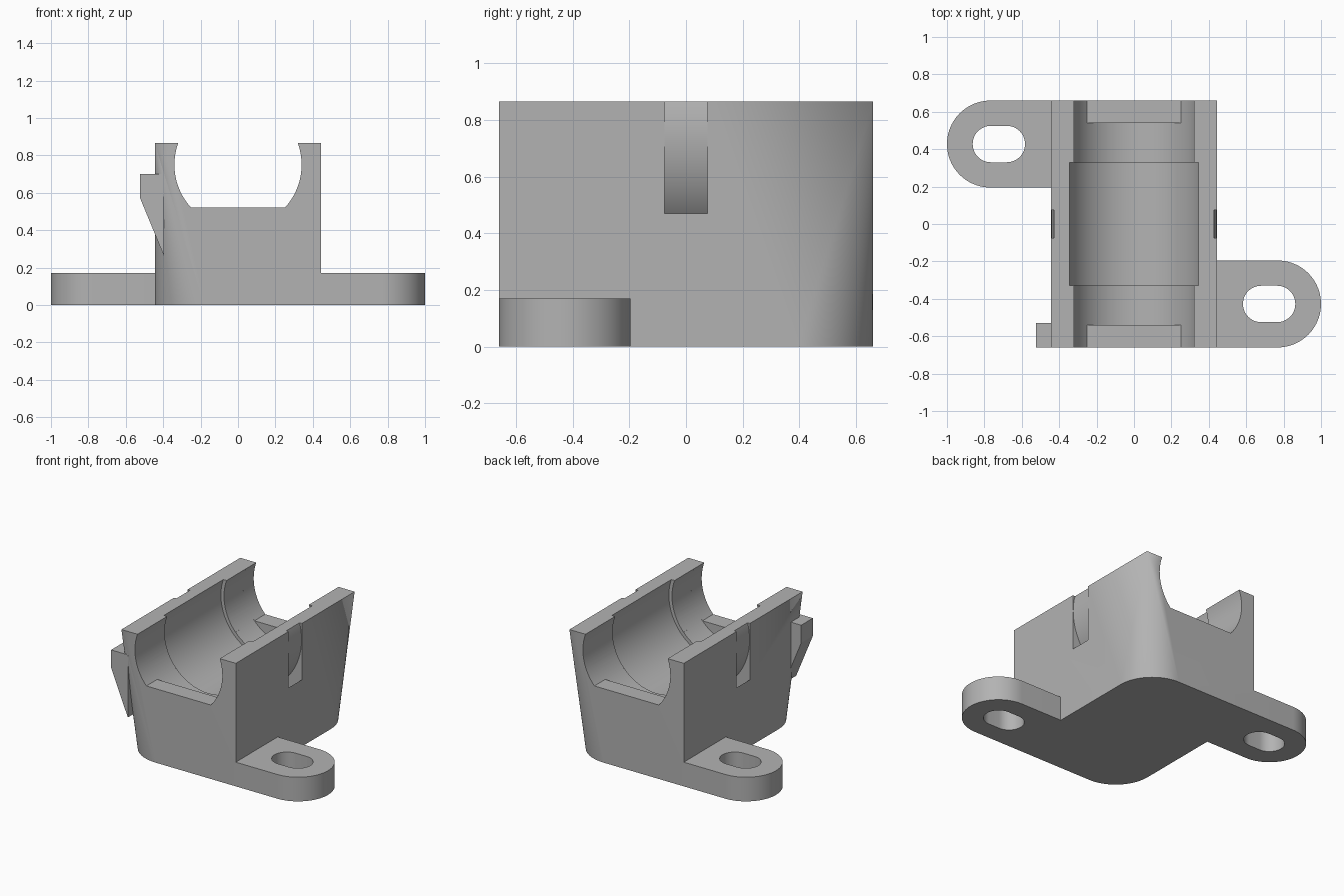
import bpy, bmesh
from math import pi, sin, cos, asin, radians
from mathutils import Vector

if "Cube" in bpy.data.objects:
    bpy.data.objects.remove(bpy.data.objects["Cube"], do_unlink=True)

W, D, H = 0.445, 0.66, 0.865      # body half width, half depth, height
AXIS_Z, BORE_R = 0.75, 0.34       # cradle bore

grey = bpy.data.materials.new("plain grey")
grey.use_nodes = True
colour = (0.45, 0.45, 0.45, 1)
grey.diffuse_color = colour
grey.node_tree.nodes["Principled BSDF"].inputs["Base Color"].default_value = colour


def finish(name, bm):
    bmesh.ops.recalc_face_normals(bm, faces=bm.faces)
    mesh = bpy.data.meshes.new(name)
    bm.to_mesh(mesh)
    bm.free()
    mesh.materials.append(grey)
    ob = bpy.data.objects.new(name, mesh)
    bpy.context.collection.objects.link(ob)
    return ob


def prism(name, outline, axis, lo, hi):
    """Extrude a 2D outline along y (outline is x, z) or z (outline is x, y)."""
    bm = bmesh.new()
    place = (lambda a, b: (a, lo, b)) if axis == "y" else (lambda a, b: (a, b, lo))
    face = bm.faces.new([bm.verts.new(place(a, b)) for a, b in outline])
    ext = bmesh.ops.extrude_face_region(bm, geom=[face])
    move = Vector((0, hi - lo, 0)) if axis == "y" else Vector((0, 0, hi - lo))
    bmesh.ops.translate(bm, vec=move,
                        verts=[v for v in ext["geom"] if isinstance(v, bmesh.types.BMVert)])
    return finish(name, bm)


def arc(cx, cy, r, start, end, n):
    return [(cx + r * cos(start + (end - start) * i / n),
             cy + r * sin(start + (end - start) * i / n)) for i in range(n + 1)]


def combine(target, tool, operation):
    tool.hide_render = True
    mod = target.modifiers.new(tool.name, "BOOLEAN")
    mod.operation, mod.solver, mod.object = operation, "EXACT", tool
    bpy.context.view_layer.objects.active = target
    bpy.ops.object.modifier_apply(modifier=mod.name)
    bpy.data.objects.remove(tool, do_unlink=True)


# Body block: two opposite corners taper from a round foot to a sharp top
bm = bmesh.new()
foot_r = 0.265
for s in (1, -1):
    for x, y in ((W, D), (W, -D)):
        bm.verts.new((s * x, s * y, H))
    bm.verts.new((s * W, -s * D, 0))
    for x, y in arc(W - foot_r, D - foot_r, foot_r, 0, pi / 2, 20):
        bm.verts.new((s * x, s * y, 0))
bmesh.ops.convex_hull(bm, input=bm.verts)
bmesh.ops.dissolve_limit(bm, angle_limit=radians(0.5), verts=bm.verts, edges=bm.edges)
body = finish("cradle_bracket", bm)

# Mounting tabs with slotted holes, one at each diagonal
tab_y, tab_r, slot_r = -0.4275, 0.2325, 0.0975
for s in (1, -1):
    plate = ([(0.3, -D)] + arc(1 - tab_r, tab_y, tab_r, -pi / 2, pi / 2, 40)
             + [(0.3, tab_y + tab_r)])
    slot = (arc(0.765, tab_y, slot_r, -pi / 2, pi / 2, 24)
            + arc(0.68, tab_y, slot_r, pi / 2, 1.5 * pi, 24))
    turn = lambda pts: [(s * x, s * y) for x, y in pts]
    combine(body, prism("mounting_tab", turn(plate), "z", 0, 0.17), "UNION")
    combine(body, prism("slot_cutter", turn(slot), "z", -0.1, 0.3), "DIFFERENCE")

# Side hook with a sloping underside
hook = [(-0.395, 0.7), (-0.525, 0.7), (-0.525, 0.575), (-0.395, 0.26)]
combine(body, prism("side_hook", hook, "y", -D, -0.53), "UNION")

# Bore, wider middle groove, and end openings that leave a flat lip
flat = asin((0.52 - AXIS_Z) / BORE_R)
openings = [("end_cutter", arc(0, AXIS_Z, BORE_R, flat, pi - flat, 80), 0.8),
            ("bore_cutter", arc(0, AXIS_Z, BORE_R, -pi / 2, 1.5 * pi, 96)[:-1], 0.54),
            ("groove_cutter", arc(0, AXIS_Z, 0.364, -pi / 2, 1.5 * pi, 96)[:-1], 0.33)]
for name, outline, half in openings:
    combine(body, prism(name, outline, "y", -half, half), "DIFFERENCE")

# Curved strap channel running under the bore from side to side
a, b = radians(140), radians(400)
channel = arc(0, AXIS_Z, 0.526, a, b, 72) + arc(0, AXIS_Z, 0.442, b, a, 72)
combine(body, prism("strap_cutter", channel, "y", -0.075, 0.075), "DIFFERENCE")

# Tidy flat faces and shade
bm = bmesh.new()
bm.from_mesh(body.data)
bmesh.ops.remove_doubles(bm, verts=bm.verts, dist=0.00005)
bmesh.ops.dissolve_limit(bm, angle_limit=radians(0.3), verts=bm.verts, edges=bm.edges)
bm.to_mesh(body.data)
bm.free()
body.select_set(True)
bpy.context.view_layer.objects.active = body
bpy.ops.object.shade_smooth_by_angle(angle=radians(15))
